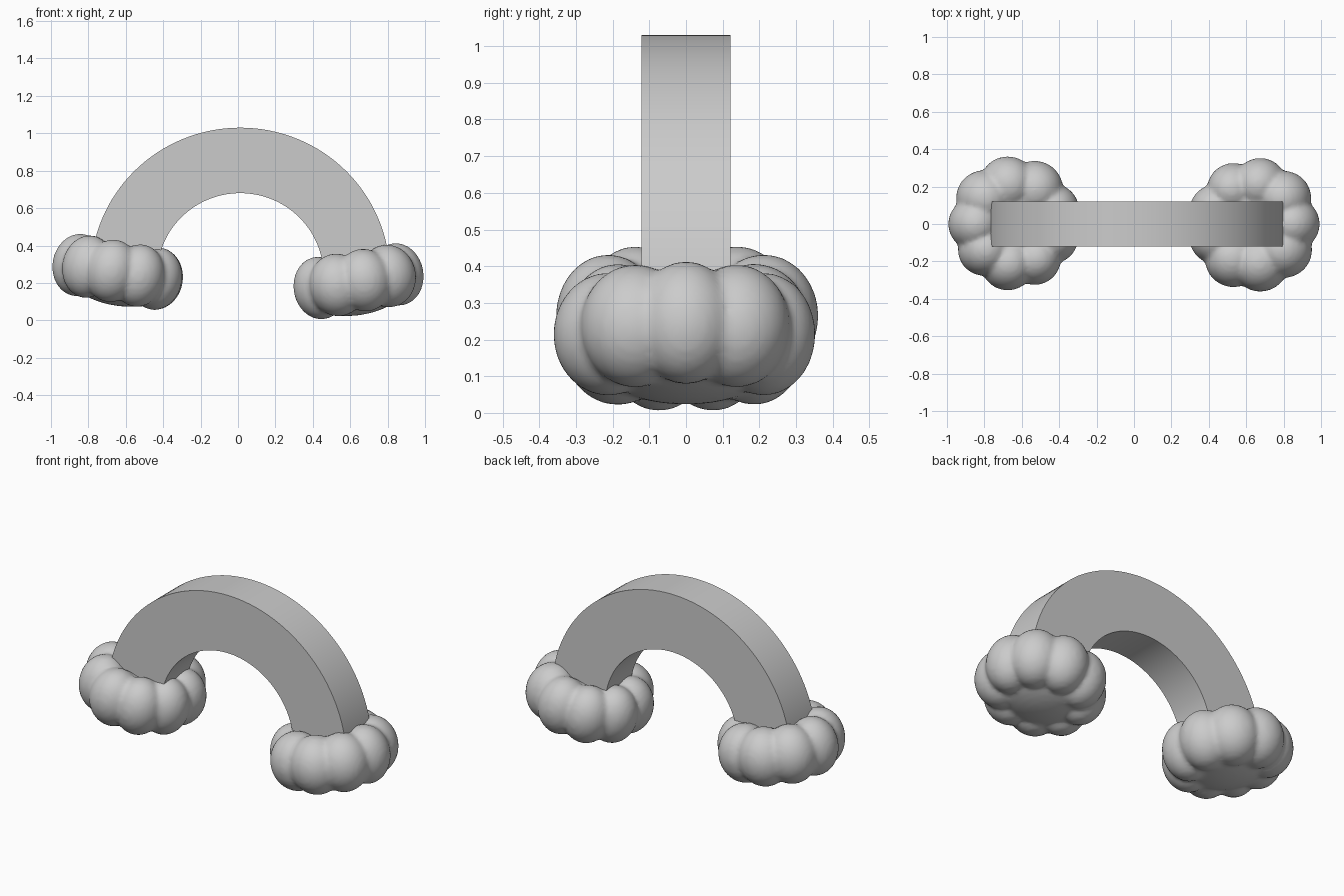
import bpy, bmesh, math, random
from mathutils import Matrix, Vector

cube = bpy.data.objects.get("Cube")
if cube:
    bpy.data.objects.remove(cube)
random.seed(4)

grey = bpy.data.materials.new("soft grey")
grey.use_nodes = True
colour = (0.6, 0.6, 0.6, 1)
grey.diffuse_color = colour
grey.node_tree.nodes["Principled BSDF"].inputs["Base Color"].default_value = colour


def add_object(name, bm):
    mesh = bpy.data.meshes.new(name)
    bm.to_mesh(mesh)
    bm.free()
    mesh.materials.append(grey)
    obj = bpy.data.objects.new(name, mesh)
    bpy.context.collection.objects.link(obj)
    return obj


def build_arch(steps=64, half_depth=0.121):
    """Half ring with a rectangular section, its feet hidden in the clouds."""
    bm = bmesh.new()
    rings = []
    for i in range(steps + 1):
        a = math.pi * i / steps
        c, s = math.cos(a), math.sin(a)
        corners = [(rx, rz, y) for rx, rz, y in (
            (0.80, 0.79, -half_depth), (0.80, 0.79, half_depth),
            (0.445, 0.44, half_depth), (0.445, 0.44, -half_depth))]
        rings.append([bm.verts.new((0.012 + rx * c, y, 0.24 + rz * s))
                      for rx, rz, y in corners])
    for a, b in zip(rings, rings[1:]):
        for k in range(4):
            n = (k + 1) % 4
            bm.faces.new((a[k], a[n], b[n], b[k]))
    bm.faces.new(rings[0])
    bm.faces.new(rings[-1])
    bmesh.ops.recalc_face_normals(bm, faces=bm.faces)
    return add_object("rainbow_arch", bm)


def build_cloud(name, centre, tilt, lobes=9):
    """Ring of puffs around a flattened core, fused into one skin."""
    bm = bmesh.new()
    place = Matrix.Translation(centre) @ Matrix.Rotation(tilt, 4, 'Y')

    def puff(pos, size):
        m = place @ Matrix.Translation(pos) @ Matrix.Diagonal((*size, 1))
        bmesh.ops.create_uvsphere(bm, u_segments=32, v_segments=20,
                                  radius=1, matrix=m)

    puff(Vector((0, 0, -0.02)), (0.29, 0.29, 0.16))
    for i in range(lobes):
        a = math.tau * i / lobes + (math.pi if centre[0] < 0 else 0)
        r = 0.145 + random.uniform(-0.008, 0.008)
        puff(Vector((0.217 * math.cos(a), 0.215 * math.sin(a), 0)),
             (r, r, 0.168))
    cloud = add_object(name, bm)
    fuse = cloud.modifiers.new("fuse", 'REMESH')
    fuse.mode = 'VOXEL'
    fuse.voxel_size = 0.014
    fuse.use_smooth_shade = True
    soften = cloud.modifiers.new("soften", 'SMOOTH')
    soften.factor = 0.5
    soften.iterations = 4
    return cloud


arch = build_arch()
bpy.ops.object.select_all(action='DESELECT')
arch.select_set(True)
bpy.context.view_layer.objects.active = arch
bpy.ops.object.shade_smooth_by_angle(angle=math.radians(30))

build_cloud("right_cloud", (-0.638, 0, 0.258), math.radians(10))
build_cloud("left_cloud", (0.638, 0, 0.208), math.radians(-10))
